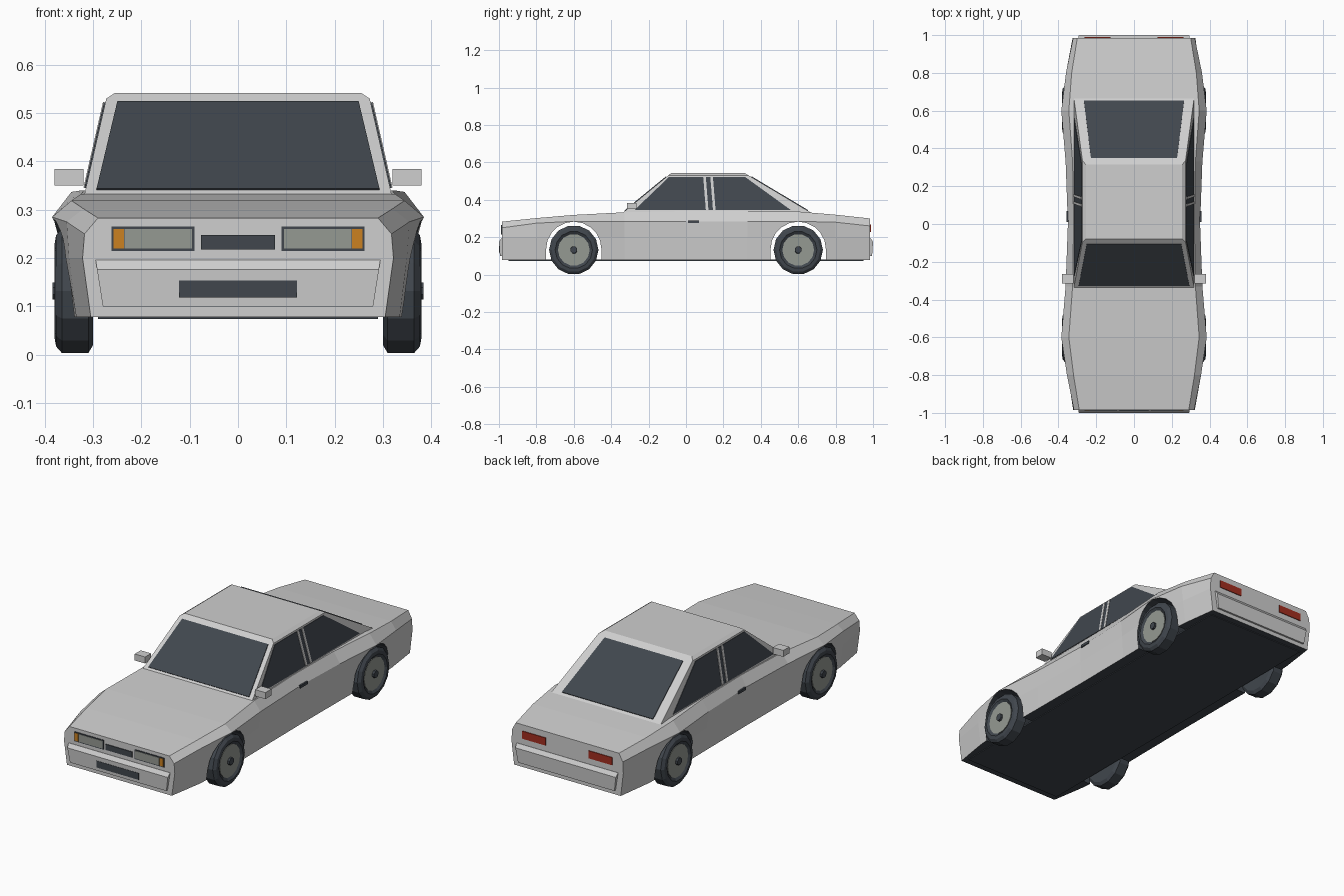
import bpy, bmesh
from math import sin, cos, pi
from mathutils import Vector

cube = bpy.data.objects.get("Cube")
if cube:
    bpy.data.objects.remove(cube, do_unlink=True)


def material(name, r, g, b):
    m = bpy.data.materials.new(name)
    m.use_nodes = True
    m.diffuse_color = (r, g, b, 1)
    bsdf = next(n for n in m.node_tree.nodes if n.type == 'BSDF_PRINCIPLED')
    bsdf.inputs["Base Color"].default_value = (r, g, b, 1)
    return m


paint = material("silver_paint", .62, .62, .62)
dark = material("dark_glass_and_rubber", .052, .062, .075)
metal = material("grey_green_metal", .30, .32, .29)
amber = material("amber", .60, .22, .015)
red = material("red", .36, .027, .014)


def loft(name, rings, *mats):
    """Solid skin through closed rings of points, capped at both ends."""
    bm = bmesh.new()
    loops = [[bm.verts.new(p) for p in ring] for ring in rings]
    n = len(loops[0])
    for a, b in zip(loops, loops[1:]):
        for i in range(n):
            j = (i + 1) % n
            bm.faces.new((a[i], a[j], b[j], b[i]))
    bm.faces.new(loops[0])
    bm.faces.new(loops[-1])
    bmesh.ops.recalc_face_normals(bm, faces=bm.faces)
    me = bpy.data.meshes.new(name)
    bm.to_mesh(me)
    bm.free()
    for m in mats:
        me.materials.append(m)
    ob = bpy.data.objects.new(name, me)
    bpy.context.collection.objects.link(ob)
    return ob


def box(name, x, y, z, mat):
    return loft(name, [[(x[0], y[0], h), (x[1], y[0], h), (x[1], y[1], h), (x[0], y[1], h)]
                       for h in z], mat)


def plate(name, points, mat, lift=.004):
    """Thin panel raised off the surface its points lie on."""
    pts = [Vector(p) for p in points]
    normal = (pts[1] - pts[0]).cross(pts[2] - pts[0]).normalized()
    if normal.dot(pts[0] - Vector((0, .15, .3))) < 0:
        normal = -normal
    return loft(name, [[p - normal * .003 for p in pts], [p + normal * lift for p in pts]], mat)


def end_plate(name, x, z, y, mat, lift=.004):
    return plate(name, [(x[0], y, z[0]), (x[1], y, z[0]), (x[1], y, z[1]), (x[0], y, z[1])],
                 mat, lift)


# Body shell: y, half widths at sill, middle, crease and shoulder, crease and top heights
stations = [
    (-.985, .305, .322, .318, .29, .25, .283),
    (-.8, .335, .35, .355, .32, .275, .302),
    (-.6, .35, .37, .385, .345, .285, .319),
    (-.33, .347, .355, .362, .325, .285, .333),
    (0, .345, .35, .35, .32, .285, .34),
    (.33, .347, .355, .362, .325, .285, .34),
    (.6, .35, .37, .385, .345, .285, .337),
    (.8, .335, .35, .36, .33, .28, .32),
    (.985, .31, .325, .322, .30, .26, .30),
]
rings = []
for y, sill, mid, crease, shoulder, zc, zt in stations:
    half = [(sill, y, .078), (mid, y, .2), (crease, y, zc), (shoulder, y, zt)]
    rings.append(half + [(-x, b, z) for x, b, z in reversed(half)])
body = loft("body_shell", rings, paint, dark)
for f in body.data.polygons:
    if f.normal.z < -.9:
        f.material_index = 1

# Wheel arches cut through the sides
for y in (-.6, .6):
    arch = [(y - .148, 0)] + [(y - .148 * cos(pi * i / 10), .135 + .148 * sin(pi * i / 10))
                              for i in range(11)] + [(y + .148, 0)]
    cutter = loft("arch_cutter", [[(x, a, z) for a, z in arch] for x in (-.6, .6)], dark)
    cutter.hide_render = True
    mod = body.modifiers.new("arch", 'BOOLEAN')
    mod.operation = 'DIFFERENCE'
    mod.solver = 'EXACT'
    mod.material_mode = 'TRANSFER'
    mod.object = cutter
    bpy.context.view_layer.objects.active = body
    bpy.ops.object.modifier_apply(modifier=mod.name)
    bpy.data.objects.remove(cutter, do_unlink=True)
box("floor", (-.29, .29), (-.95, .95), (.074, .082), dark)

# Cabin
BELT, EAVE = .333, .53
BASE_X, TOP_X = .318, .273
FRONT, REAR = (-.335, -.095), (.665, .335)
loft("cabin", [[(-x, a, z), (x, a, z), (x, b, z), (-x, b, z)] for x, a, b, z in (
    (BASE_X, FRONT[0], REAR[0], BELT), (TOP_X, FRONT[1], REAR[1], EAVE),
    (.255, -.08, .315, .542))], paint)


def slope(pair, z):
    return pair[0] + (pair[1] - pair[0]) * (z - BELT) / (EAVE - BELT)


def screen(name, span, low, high):
    plate(name, [(s * x, slope(span, z), z) for s, x, z in (
        (-1, low, .341), (1, low, .341), (1, high, .522), (-1, high, .522))], dark)


screen("windscreen", FRONT, .293, .25)
screen("rear_window", REAR, .265, .228)

for side, label in ((1, "left"), (-1, "right")):
    def side_plate(name, yz, mat, lift):
        plate(label + name, [(side * slope((BASE_X, TOP_X), z), y, z) for y, z in yz], mat, lift)

    # Side glass with the twin door pillars over it
    side_plate("_side_window", [(-.275, .345), (.56, .345), (.315, .522), (-.09, .522)], dark, .003)
    for y in (.098, .136):
        side_plate("_door_pillar", [(y + .008, .345), (y + .022, .345), (y + .008, .522),
                                    (y - .006, .522)], paint, .005)

    # Mirror and door handle
    box(label + "_mirror", sorted((side * .32, side * .38)), (-.315, -.265), (.35, .384), paint)
    box(label + "_door_handle", sorted((side * .34, side * .357)), (.01, .07), (.276, .29), dark)

    # Lamps
    def lamp(name, a, b, z, y, mat, lift):
        end_plate(label + name, sorted((side * a, side * b)), z, y, mat, lift)

    lamp("_headlight_frame", .09, .262, (.215, .265), -.985, dark, .003)
    lamp("_headlight", .095, .235, (.22, .26), -.985, metal, .005)
    lamp("_indicator", .236, .258, (.22, .26), -.985, amber, .005)
    lamp("_tail_light", .125, .262, (.228, .268), .985, red, .004)

    # Wheels
    for y, place in ((-.6, "_front"), (.6, "_rear")):
        def turned(name, profile, mat, sides=14):
            loft(label + place + name, [
                [(side * x, y + r * sin(2 * pi * (i + .5) / sides),
                  .132 - r * cos(2 * pi * (i + .5) / sides)) for i in range(sides)]
                for x, r in profile], mat)

        turned("_tyre", [(.30, .115), (.31, .132), (.365, .132), (.377, .118),
                         (.38, .1), (.37, .085)], dark)
        turned("_rim", [(.36, .085), (.373, .085)], metal)
        turned("_hub", [(.36, .021), (.384, .019)], dark, 8)

# Bumpers
for s, label in ((-1, "front"), (1, "rear")):
    loft(label + "_bumper", [[(-x, s * y, z), (x, s * y, z), (x, s * .97, z), (-x, s * .97, z)]
                             for x, y, z in ((.28, .995, .1), (.292, 1, .176), (.295, .986, .196))],
         paint)

# Grille and lower intake
end_plate("grille", (-.077, .077), (.218, .248), -.985, dark)
end_plate("lower_intake", (-.122, .122), (.118, .153), -.998, dark, .002)
